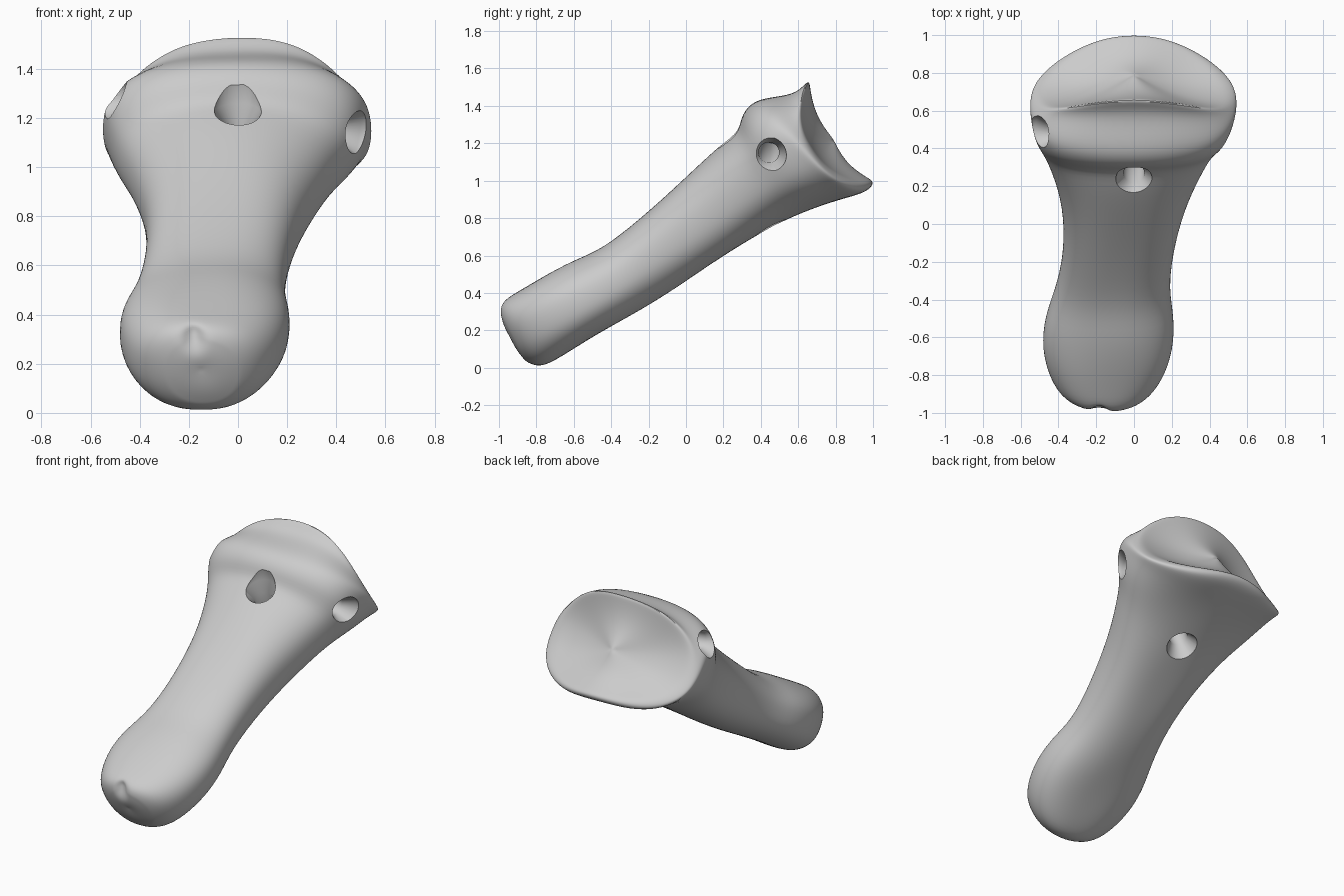
import bpy, bmesh, math
from mathutils import Vector

cube = bpy.data.objects.get("Cube")
if cube:
    bpy.data.objects.remove(cube, do_unlink=True)

mat = bpy.data.materials.new("bone_grey")
mat.use_nodes = True
GREY = (0.6, 0.6, 0.6, 1)
mat.diffuse_color = GREY
mat.node_tree.nodes["Principled BSDF"].inputs["Base Color"].default_value = GREY

SEG = 32
AXIS = Vector((0, 0.85, 0.53))

# Cross-sections: top y, z, bottom y, z, right x, left x, squareness, sideways bow
SECTIONS = [
    (-.995, .31, -.85, .03, -.31, .02, 2.2, 0),
    (-.985, .36, -.78, .00, -.39, .09, 2.3, 0),
    (-.90, .41, -.69, .04, -.45, .16, 2.4, 0),
    (-.76, .49, -.55, .13, -.49, .21, 2.5, 0),
    (-.60, .57, -.40, .22, -.475, .215, 2.5, 0),
    (-.45, .63, -.25, .31, -.415, .185, 2.4, 0),
    (-.25, .80, -.05, .43, -.37, .205, 2.4, 0),
    (.00, 1.02, .20, .59, -.375, .27, 2.4, 0),
    (.20, 1.20, .40, .72, -.44, .37, 2.4, 0),
    (.285, 1.26, .52, .79, -.49, .43, 2.5, 0),
    (.295, 1.35, .66, .85, -.53, .50, 2.6, 0),
    (.36, 1.43, .80, .89, -.55, .535, 2.6, 0),
    (.48, 1.455, .92, .92, -.555, .55, 2.5, .07),
    (.60, 1.475, .99, .95, -.535, .535, 2.4, .14),
    (.66, 1.555, 1.01, .99, -.49, .49, 2.3, .19),
]


def power(v, n):
    return math.copysign(abs(v) ** (2 / n), v)


def section(ty, tz, by, bz, x0, x1, n, bow):
    top, bottom = Vector((0, ty, tz)), Vector((0, by, bz))
    pts = []
    for i in range(SEG):
        a = math.tau * i / SEG
        u, s = power(math.cos(a), n), power(math.sin(a), n)
        p = (top + bottom) / 2 + (top - bottom) / 2 * s - AXIS * bow * u * u
        p.x = (x0 + x1) / 2 + (x1 - x0) / 2 * u
        pts.append(p)
    return pts


def cap_rings(rim, centre, dip):
    # Shrinking rings from a rim towards a centre, sunk or domed along the axis
    return [[p.lerp(centre, f) + AXIS * dip * math.sin(math.pi * f) for p in rim]
            for f in (.12, .35, .6, .85)]


def make_object(name, bm):
    bmesh.ops.recalc_face_normals(bm, faces=bm.faces)
    me = bpy.data.meshes.new(name)
    bm.to_mesh(me)
    bm.free()
    ob = bpy.data.objects.new(name, me)
    bpy.context.collection.objects.link(ob)
    me.materials.append(mat)
    return ob


def loft(name, rings, start, end):
    bm = bmesh.new()
    loops = [[bm.verts.new(p) for p in r] for r in rings]
    n = len(loops[0])
    for a, b in zip(loops, loops[1:]):
        for i in range(n):
            j = (i + 1) % n
            bm.faces.new((a[i], a[j], b[j], b[i]))
    for ring, tip in ((loops[0], start), (loops[-1], end)):
        v = bm.verts.new(tip)
        for i in range(n):
            bm.faces.new((ring[i], ring[(i + 1) % n], v))
    return make_object(name, bm)


def apply(ob, mod):
    bpy.context.view_layer.objects.active = ob
    bpy.ops.object.modifier_apply(modifier=mod.name)


# Bone body with a domed lower end and a dished joint face
rings = [section(*s) for s in SECTIONS]
tip, socket = Vector((-.15, -.945, .18)), Vector((0, .79, 1.22))
lower = cap_rings(rings[0], tip, -.01)[::-1]
bone = loft("bone", lower + rings + cap_rings(rings[-1], socket, -.035), tip, socket)
mod = bone.modifiers.new("smooth", 'SUBSURF')
mod.levels = 2
apply(bone, mod)

# Small notch at the lower end, and a slightly uneven surface
notch = Vector((-.18, -.98, .31))
for v in bone.data.vertices:
    d = v.co - notch
    v.co += AXIS * .04 * math.exp(-(d.x / .04) ** 2 - (d.y / .08) ** 2 - (d.z / .05) ** 2)
    v.co.z += .006 * math.sin(9 * v.co.x + 2) * math.sin(8 * v.co.y)


# Countersunk screw holes running right through the head
def drill(name, a, b):
    a, b = Vector(a), Vector(b)
    d = (b - a).normalized()
    side = d.orthogonal().normalized()
    up = d.cross(side)

    def ring(c, r):
        return [c + (side * math.cos(t) + up * math.sin(t)) * r
                for t in (math.tau * i / 40 for i in range(40))]
    rings = [ring(a - d * .08, .105), ring(a, .095), ring(a + d * .07, .055),
             ring(b - d * .07, .055), ring(b, .095), ring(b + d * .08, .105)]
    cutter = loft(name, rings, a - d * .08, b + d * .08)
    cutter.hide_render = True
    mod = bone.modifiers.new(name, 'BOOLEAN')
    mod.operation, mod.solver, mod.object = 'DIFFERENCE', 'EXACT', cutter
    apply(bone, mod)
    bpy.data.objects.remove(cutter, do_unlink=True)


drill("front_hole", (0, .24, 1.22), (0, .45, .76))
drill("side_hole", (-.51, .48, 1.29), (.49, .44, 1.14))

bpy.ops.object.select_all(action='DESELECT')
bone.select_set(True)
bpy.context.view_layer.objects.active = bone
bpy.ops.object.shade_smooth_by_angle(angle=math.radians(35))
